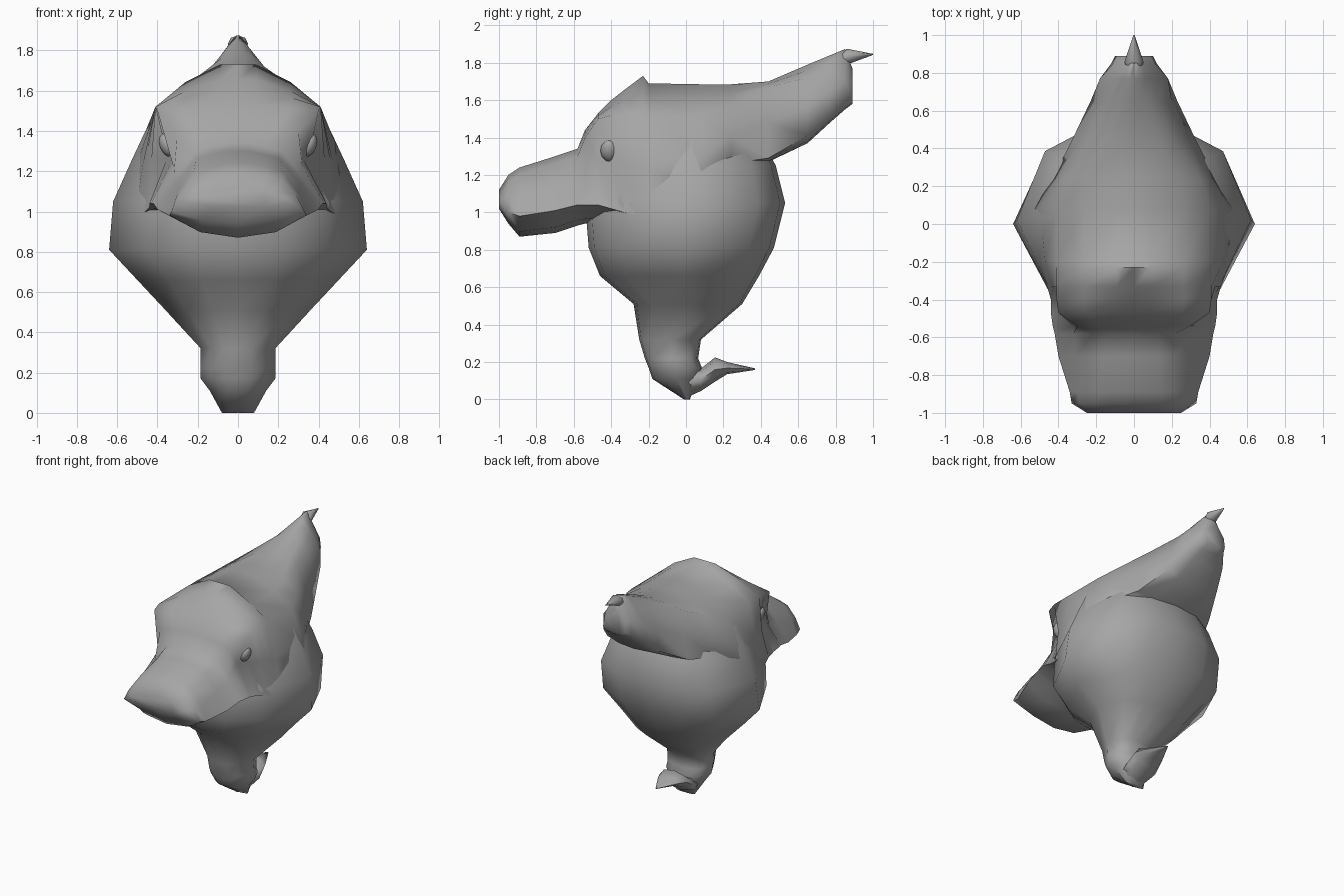
import bpy, math

cube = bpy.data.objects.get("Cube")
if cube:
    bpy.data.objects.remove(cube, do_unlink=True)

grey = bpy.data.materials.new("mid grey")
grey.use_nodes = True
COLOUR = (0.38, 0.38, 0.38, 1)
grey.diffuse_color = COLOUR
grey.node_tree.nodes["Principled BSDF"].inputs["Base Color"].default_value = COLOUR


def finish(obj, angle=75):
    obj.data.materials.clear()
    obj.data.materials.append(grey)
    bpy.ops.object.select_all(action="DESELECT")
    obj.select_set(True)
    bpy.context.view_layer.objects.active = obj
    bpy.ops.object.mode_set(mode="EDIT")
    bpy.ops.mesh.select_all(action="SELECT")
    bpy.ops.mesh.normals_make_consistent(inside=False)
    bpy.ops.object.mode_set(mode="OBJECT")
    bpy.ops.object.shade_smooth_by_angle(angle=math.radians(angle))


def mirrored(half):
    """Close a half outline whose first and last points lie on the centre line."""
    return half + [(-x, y, z) for x, y, z in half[-2:0:-1]]


def loft(name, rings):
    """Skin a list of equal-length rings and cap both ends."""
    n = len(rings[0])
    verts = [p for ring in rings for p in ring]
    faces = [(r * n + i, r * n + (i + 1) % n, (r + 1) * n + (i + 1) % n, (r + 1) * n + i)
             for r in range(len(rings) - 1) for i in range(n)]
    faces += [tuple(range(n)), tuple(range(len(verts) - n, len(verts)))]
    mesh = bpy.data.meshes.new(name)
    mesh.from_pydata(verts, [], faces)
    obj = bpy.data.objects.new(name, mesh)
    bpy.context.collection.objects.link(obj)
    finish(obj)


# Half plan of the body: shares of half width and half depth, front to back
PLAN = [(0, -1), (.36, -.94), (.7, -.68), (1, .05), (.76, .73), (.4, .95), (0, 1)]


def body_ring(z, half_width, front, back):
    mid, depth = (front + back) / 2, (back - front) / 2
    return mirrored([(half_width * u, mid + depth * v, z) for u, v in PLAN])


def head_ring(y, low, high, corner, corner_z, side, cheek, cheek_z):
    """Upright section: flat top, sloped corners, sides and wide low cheeks."""
    half = [(0, high), (corner * .22, high),
            (corner * .64, high + (corner_z - high) * .42), (corner, corner_z),
            (side, (corner_z + cheek_z) / 2), (cheek, cheek_z),
            (cheek * .55, low + (cheek_z - low) * .25), (0, low)]
    return mirrored([(x, y, z) for x, z in half])


def oval_ring(y, half_width, low, high, sides=8):
    mid, tall = (low + high) / 2, (high - low) / 2
    angles = [math.tau * i / sides for i in range(sides)]
    return [(half_width * math.sin(a), y, mid + tall * math.cos(a)) for a in angles]


# Angular round body narrowing to the foot: height, half width, front, back
loft("body", [body_ring(*r) for r in (
    (0, .08, -.01, .02), (.11, .14, -.18, .07), (.17, .185, -.2, .085),
    (.22, .185, -.22, .065), (.32, .185, -.25, .08), (.51, .36, -.28, .3),
    (.66, .5, -.46, .39), (.81, .64, -.52, .47), (1.05, .62, -.54, .53),
    (1.25, .53, -.48, .48), (1.4, .46, -.38, .4), (1.52, .38, -.28, .3))])

# Snout, forehead and hood:
# y, low, high, corner width, corner height, side width, cheek width, cheek height
snout_and_hood = [
    (-1, 1.02, 1.12, .18, 1.1, .23, .25, 1.04),
    (-.95, .94, 1.2, .22, 1.16, .29, .33, 1),
    (-.89, .87, 1.24, .22, 1.2, .3, .34, .98),
    (-.7, .89, 1.3, .21, 1.26, .31, .4, 1.01),
    (-.58, .93, 1.34, .22, 1.3, .32, .42, 1.04),
    (-.54, .94, 1.44, .3, 1.4, .32, .43, 1.04),
    (-.47, .95, 1.53, .4, 1.5, .32, .44, 1.04),
    (-.4, .96, 1.6, .41, 1.52, .35, .44, 1.02),
    (-.33, .96, 1.655, .41, 1.52, .43, .46, 1),
    (-.23, .96, 1.73, .41, 1.52, .46, .5, .98),
    (-.2, .96, 1.69, .41, 1.52, .47, .51, .98),
]

# Back and swept-back crest with a low flat underside, same order
crest = [
    (.08, 1, 1.685, .41, 1.52, .5, .56, 1.08),
    (.24, 1.2, 1.685, .35, 1.56, .4, .43, 1.26),
    (.44, 1.27, 1.7, .2, 1.67, .29, .33, 1.29),
    (.65, 1.37, 1.79, .13, 1.72, .2, .23, 1.41),
    (.77, 1.48, 1.84, .09, 1.77, .18, .18, 1.52),
    (.85, 1.55, 1.873, .04, 1.83, .11, .12, 1.58),
    (.89, 1.58, 1.77, .04, 1.75, .09, .1, 1.61),
]
loft("head_and_crest", [head_ring(*r) for r in snout_and_hood + crest])

# Pointed end of the crest
loft("crest_tip", [oval_ring(*r) for r in (
    (.78, .03, 1.74, 1.82), (.86, .05, 1.79, 1.875), (1, .003, 1.842, 1.848))])

# Curled tail behind the foot
loft("tail_curl", [oval_ring(*r) for r in (
    (-.02, .1, 0, .17), (.08, .13, .045, .165), (.155, .12, .095, .225),
    (.22, .09, .135, .2), (.37, .006, .158, .166))])

# Small bulging eyes, their tops leaning outward
for side, label in ((1, "left_eye"), (-1, "right_eye")):
    bpy.ops.mesh.primitive_uv_sphere_add(segments=8, ring_count=6, radius=1,
                                         location=(side * .35, -.41, 1.33),
                                         rotation=(0, side * .4, 0))
    eye = bpy.context.object
    eye.name = label
    eye.scale = (.04, .048, .062)
    finish(eye)
